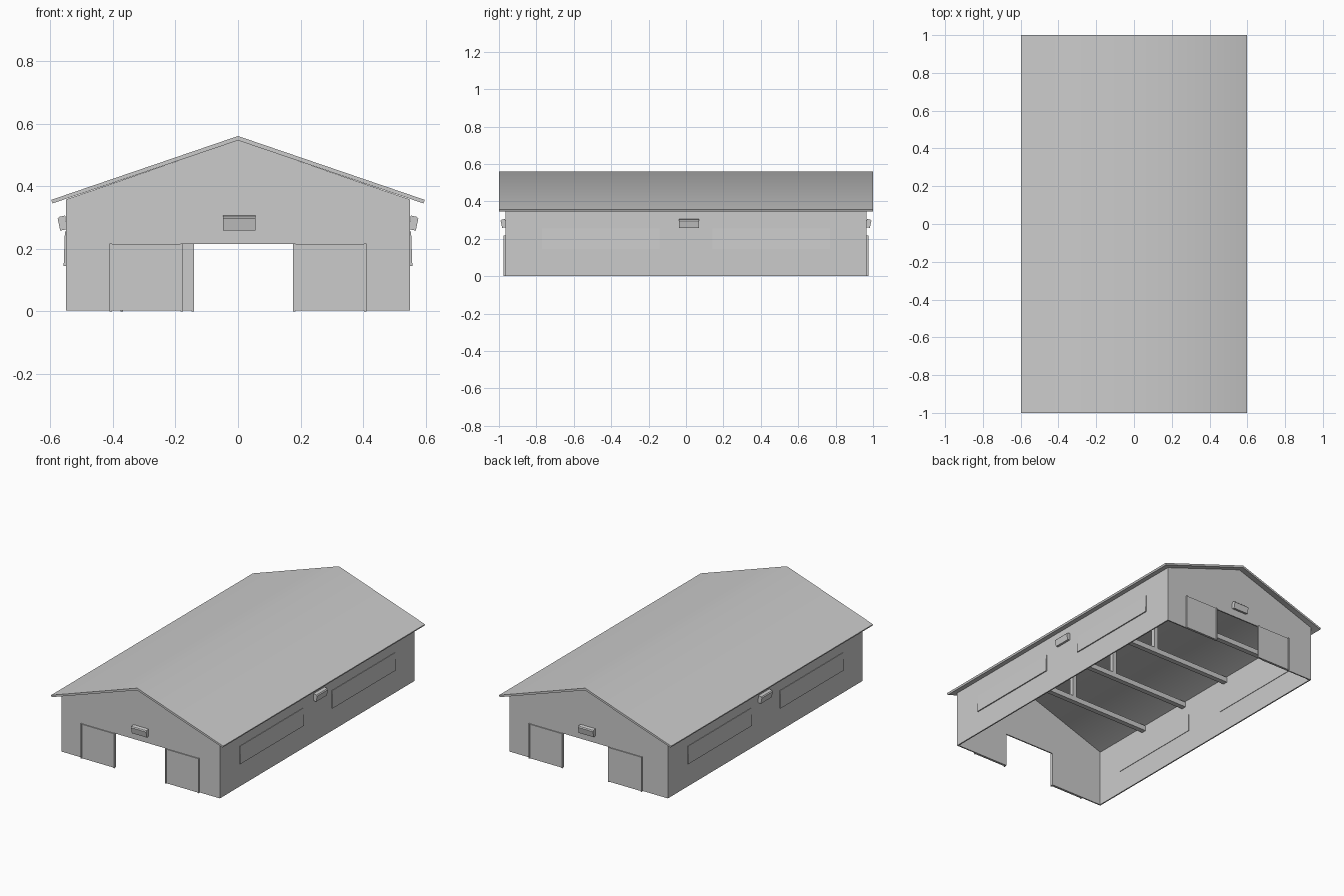
import bpy, bmesh
from mathutils import Vector

cube = bpy.data.objects.get("Cube")
if cube:
    bpy.data.objects.remove(cube, do_unlink=True)

grey = bpy.data.materials.new("plain_grey")
grey.use_nodes = True
tone = (0.6, 0.6, 0.6, 1)
grey.diffuse_color = tone
grey.node_tree.nodes["Principled BSDF"].inputs["Base Color"].default_value = tone


def prism(name, outline, start, end, axis="y"):
    """Extrude an outline along an axis; outline is (x, z) for y, (y, z) for x."""
    def place(p, d):
        return (p[0], d, p[1]) if axis == "y" else (d, p[0], p[1])
    bm = bmesh.new()
    face = bm.faces.new([bm.verts.new(place(p, start)) for p in outline])
    out = bmesh.ops.extrude_face_region(bm, geom=[face])
    shift = Vector(place((0, 0), end - start))
    bmesh.ops.translate(bm, vec=shift,
                        verts=[v for v in out["geom"] if isinstance(v, bmesh.types.BMVert)])
    bmesh.ops.recalc_face_normals(bm, faces=bm.faces)
    mesh = bpy.data.meshes.new(name)
    bm.to_mesh(mesh)
    bm.free()
    mesh.materials.append(grey)
    obj = bpy.data.objects.new(name, mesh)
    bpy.context.collection.objects.link(obj)
    return obj


def box(name, x, y, z):
    return prism(name, [(x[0], z[0]), (x[1], z[0]), (x[1], z[1]), (x[0], z[1])], *y)


W, L, T = 0.55, 0.965, 0.008      # half width, half length, wall thickness
EAVE, DOOR, OPEN = 0.357, 0.215, 0.176

# Roof slab with a soft ridge
roof = prism("roof", [(-0.597, 0.356), (0, 0.56), (0.597, 0.356),
                      (0.592, 0.345), (0, 0.546), (-0.592, 0.345)], -1, 1)
bpy.ops.object.select_all(action="DESELECT")
roof.select_set(True)
bpy.context.view_layer.objects.active = roof
bpy.ops.object.shade_smooth_by_angle(angle=0.8)

# Lamp section: distance from wall, height
lamp = [(-0.002, 0.262), (0.018, 0.258), (0.026, 0.296), (0.021, 0.302), (0.002, 0.306)]

for s, side in ((1, "left"), (-1, "right")):
    # Long wall, its two windows and lamp
    box(side + "_wall", (s * (W - T), s * W), (-L, L), (0.002, EAVE))
    for a, b, end in ((-0.77, -0.143, "front"), (0.143, 0.77, "back")):
        prism(f"{side}_{end}_window",
              [(s * (W - T - 0.003), 0.145), (s * (W + 0.007), 0.145),
               (s * (W + 0.003), 0.255), (s * (W - T - 0.003), 0.255)], a, b)
    prism(side + "_lamp", [(s * (W + d), z) for d, z in lamp], -0.038, 0.07)

for s, end in ((-1, "front"), (1, "back")):
    # End wall with door opening, gable and lamp
    wall = [(-W, 0.002), (-OPEN, 0.002), (-OPEN, DOOR), (OPEN, DOOR),
            (OPEN, 0.002), (W, 0.002), (W, EAVE), (-W, EAVE)]
    prism(end + "_wall", wall, s * (L - T), s * L)
    prism(end + "_gable", [(-W, EAVE), (W, EAVE), (0, 0.547)], s * (L - T), s * L)
    prism(end + "_lamp", [(s * (L + d), z) for d, z in lamp], -0.048, 0.056, "x")
    # Sliding doors with edge stiles
    spans = [(-0.41, -OPEN), (OPEN, 0.41)]
    if end == "back":
        spans[0] = (-0.375, -0.14)
    for (a, b), side in zip(spans, ("right", "left")):
        name = f"{end}_{side}_door"
        box(name, (a, b), (s * (L + 0.001), s * (L + 0.007)), (0.002, DOOR))
        for u, v, edge in ((a, a + 0.008, "outer"), (b - 0.008, b, "inner")):
            box(f"{name}_{edge}_stile", (u, v), (s * L, s * (L + 0.01)), (0, DOOR + 0.002))

# Cross beams with king posts carrying the ridge
for i, y in enumerate((-0.555, -0.19, 0.19, 0.555), 1):
    box(f"cross_beam_{i}", (-W + T, W - T), (y - 0.016, y + 0.016), (0.32, 0.352))
    box(f"king_post_{i}", (-0.014, 0.014), (y - 0.014, y + 0.014), (0.352, 0.543))
